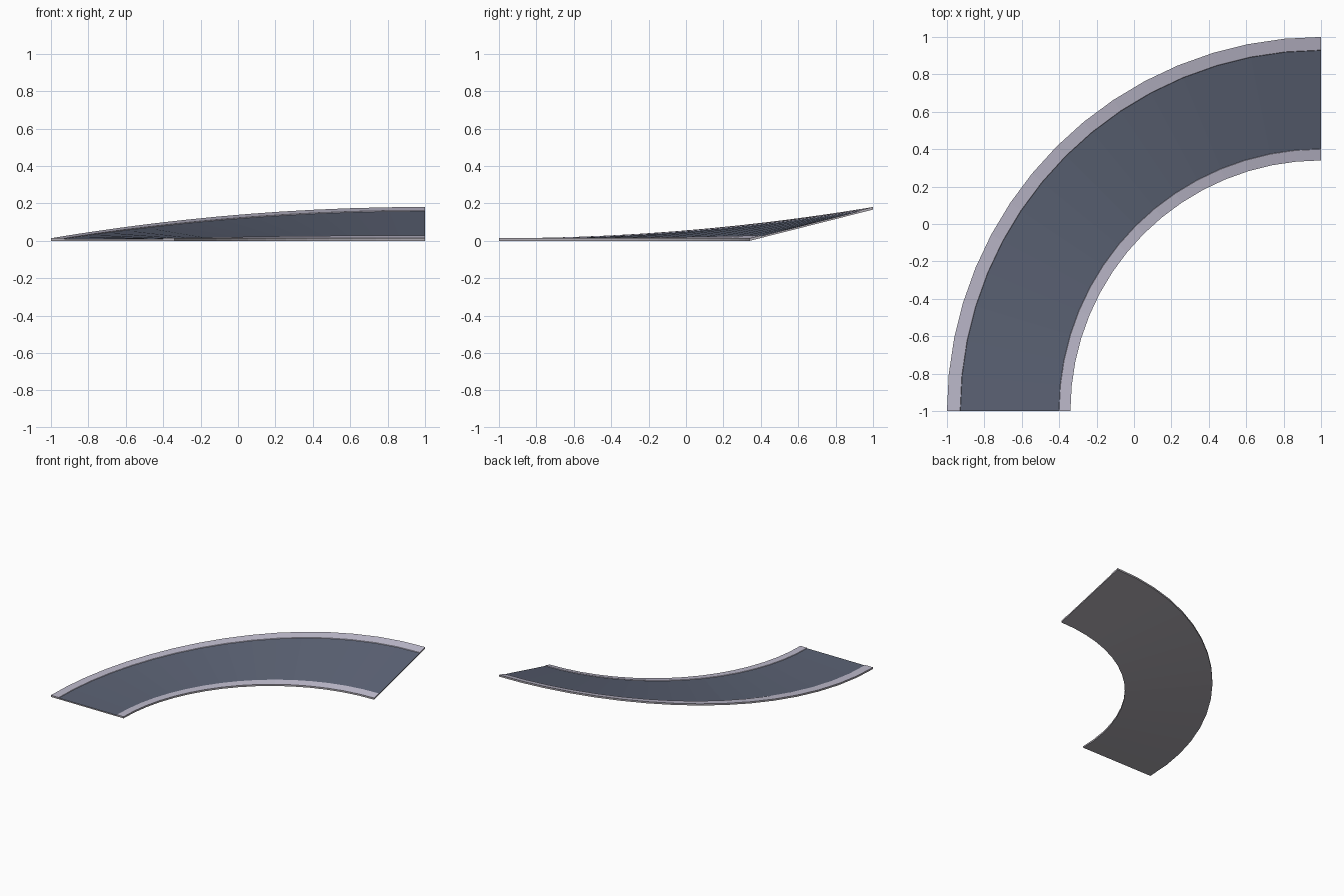
import bpy, bmesh, math

if "Cube" in bpy.data.objects:
    bpy.data.objects.remove(bpy.data.objects["Cube"])

def material(name, rgb):
    m = bpy.data.materials.new(name)
    m.diffuse_color = (*rgb, 1)
    m.use_nodes = True
    m.node_tree.nodes["Principled BSDF"].inputs["Base Color"].default_value = m.diffuse_color
    return m

mats = [material("asphalt", (0.107, 0.125, 0.178)),
        material("kerb_light_grey", (0.51, 0.49, 0.60)),
        material("underside_grey", (0.42, 0.40, 0.44))]
ASPHALT, KERB, UNDER = 0, 1, 2

SEGMENTS, INNER, OUTER, BANK = 16, 1.34, 2.0, 0.167

# Cross-section: radius, height, material of the strip to the next point
profile = [(INNER, 0.0, UNDER), (INNER, 0.014, KERB), (1.40, 0.014, KERB),
           (1.402, 0.010, ASPHALT), (1.928, 0.010, KERB), (1.93, 0.014, KERB),
           (OUTER, 0.014, UNDER), (OUTER, 0.0, UNDER)]

def place(r, z, t):
    # quarter turn about (1, -1), outer edge lifting smoothly towards the far end
    lift = BANK * (r - INNER) / (OUTER - INNER) * math.sin(t) ** 2
    return (1 - r * math.cos(t), -1 + r * math.sin(t), z + lift)

# Sweep the section along the bend
bm = bmesh.new()
rings = [[bm.verts.new(place(r, z, math.pi / 2 * i / SEGMENTS)) for r, z, _ in profile]
         for i in range(SEGMENTS + 1)]
n = len(profile)
for a, b in zip(rings, rings[1:]):
    for j in range(n):
        k = (j + 1) % n
        f = bm.faces.new((a[j], a[k], b[k], b[j]))
        f.material_index = profile[j][2]

# End caps
for ring in (rings[0], rings[-1]):
    bm.faces.new(ring).material_index = UNDER
bmesh.ops.recalc_face_normals(bm, faces=bm.faces)

mesh = bpy.data.meshes.new("banked_road_bend")
bm.to_mesh(mesh)
bm.free()
for m in mats:
    mesh.materials.append(m)
bpy.context.collection.objects.link(bpy.data.objects.new("banked_road_bend", mesh))
